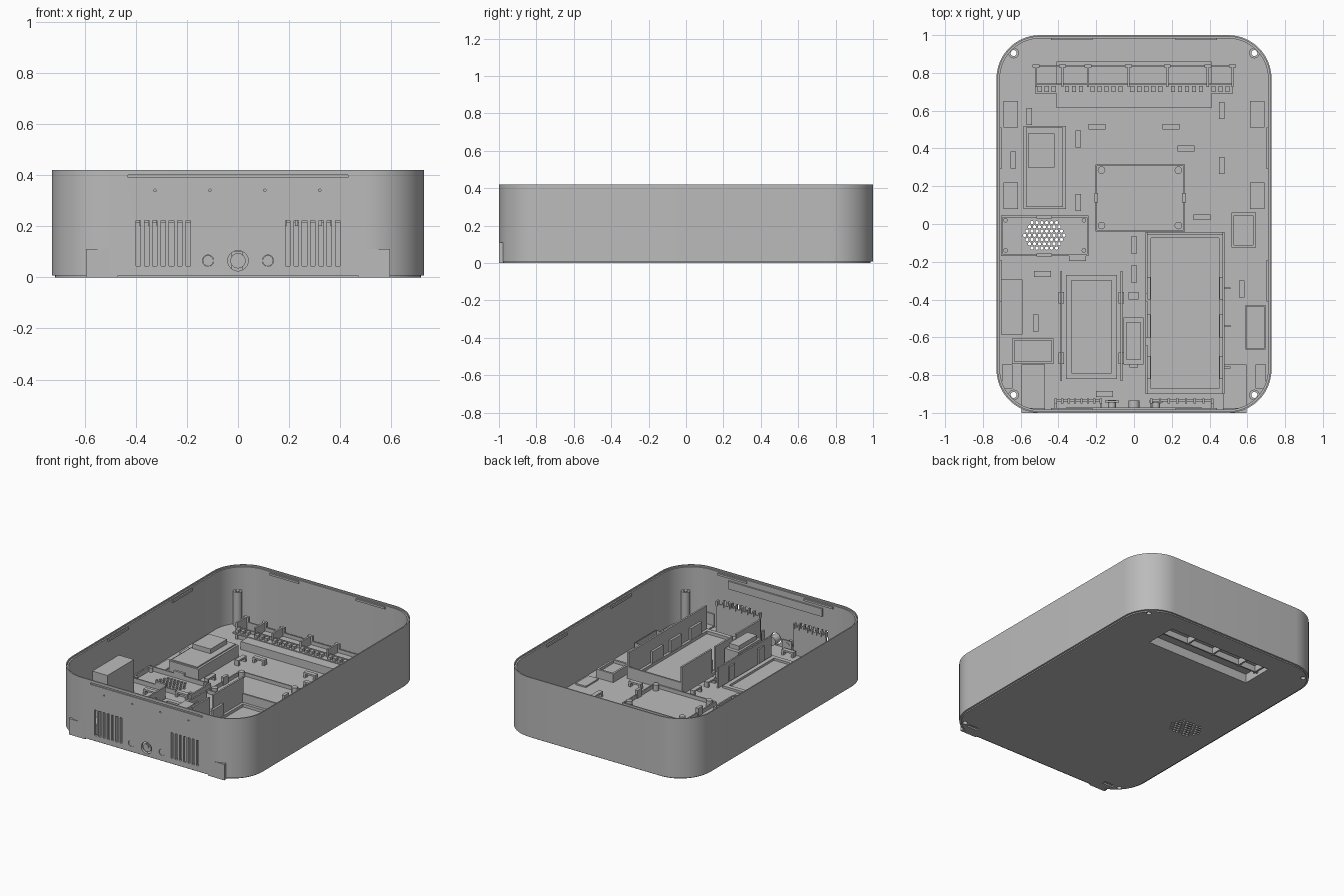
import bpy, bmesh, math
from mathutils import Matrix, Vector

old = bpy.data.objects.get("Cube")
if old:
    bpy.data.objects.remove(old, do_unlink=True)

grey = bpy.data.materials.new("mid grey plastic")
grey.use_nodes = True
colour = (0.5, 0.5, 0.5, 1)
grey.diffuse_color = colour
grey.node_tree.nodes["Principled BSDF"].inputs["Base Color"].default_value = colour

FLOOR = 0.02


def finish(name, bm, smooth=False):
    bmesh.ops.recalc_face_normals(bm, faces=bm.faces)
    mesh = bpy.data.meshes.new(name)
    bm.to_mesh(mesh)
    bm.free()
    mesh.materials.append(grey)
    ob = bpy.data.objects.new(name, mesh)
    bpy.context.collection.objects.link(ob)
    if smooth:
        smooth_edges(ob)
    return ob


def smooth_edges(ob):
    bpy.ops.object.select_all(action='DESELECT')
    ob.select_set(True)
    bpy.context.view_layer.objects.active = ob
    bpy.ops.object.shade_smooth_by_angle(angle=math.radians(35))


def add_box(bm, x0, x1, y0, y1, z0, z1):
    size = Matrix.Diagonal((x1 - x0, y1 - y0, z1 - z0, 1))
    place = Matrix.Translation(((x0 + x1) / 2, (y0 + y1) / 2, (z0 + z1) / 2))
    bmesh.ops.create_cube(bm, size=1, matrix=place @ size)


def add_cyl(bm, centre, radius, depth, axis='Z', sides=24):
    turn = Matrix.Rotation(math.pi / 2, 4, 'X') if axis == 'Y' else Matrix()
    bmesh.ops.create_cone(bm, cap_ends=True, segments=sides, radius1=radius, radius2=radius,
                          depth=depth, matrix=Matrix.Translation(centre) @ turn)


def add_frame(bm, x0, x1, y0, y1, z0, z1, t):
    add_box(bm, x0, x1, y0, y0 + t, z0, z1)
    add_box(bm, x0, x1, y1 - t, y1, z0, z1)
    add_box(bm, x0, x0 + t, y0 + t, y1 - t, z0, z1)
    add_box(bm, x1 - t, x1, y0 + t, y1 - t, z0, z1)


def boxes(name, *dims):
    bm = bmesh.new()
    for d in dims:
        add_box(bm, *d)
    return finish(name, bm)


def frame(name, *dims):
    bm = bmesh.new()
    add_frame(bm, *dims)
    return finish(name, bm)


def outline(half_x, half_y, r, steps=14):
    pts = []
    for i, (sx, sy) in enumerate([(1, 1), (-1, 1), (-1, -1), (1, -1)]):
        for k in range(steps + 1):
            a = math.pi / 2 * (i + k / steps)
            pts.append((sx * (half_x - r) + r * math.cos(a), sy * (half_y - r) + r * math.sin(a)))
    return pts


def prism(name, pts, z0, z1):
    bm = bmesh.new()
    face = bm.faces.new([bm.verts.new((x, y, z0)) for x, y in pts])
    up = bmesh.ops.extrude_face_region(bm, geom=[face])
    bmesh.ops.translate(bm, verts=[v for v in up['geom'] if isinstance(v, bmesh.types.BMVert)],
                        vec=(0, 0, z1 - z0))
    return finish(name, bm)


def tube(bm, loops):
    """Closed skin through a ring of equal outlines: (points, height)."""
    rings = [[bm.verts.new((x, y, z)) for x, y in pts] for pts, z in loops]
    for a, b in zip(rings, rings[1:] + rings[:1]):
        for i in range(len(a)):
            j = (i + 1) % len(a)
            bm.faces.new((a[i], a[j], b[j], b[i]))


def cut(ob, bm):
    cutter = finish("cutter", bm)
    mod = ob.modifiers.new("cut", 'BOOLEAN')
    mod.operation, mod.solver, mod.object = 'DIFFERENCE', 'EXACT', cutter
    graph = bpy.context.evaluated_depsgraph_get()
    mesh = bpy.data.meshes.new_from_object(ob.evaluated_get(graph))
    ob.modifiers.clear()
    ob.data = mesh
    bpy.data.objects.remove(cutter, do_unlink=True)


# Outer wall with a stepped rim
outer, lip, inner = outline(.728, 1, .23), outline(.72, .992, .222), outline(.71, .982, .212)
bm = bmesh.new()
tube(bm, [(outer, .008), (outer, .42), (lip, .42), (lip, .41), (inner, .41), (inner, .008)])
wall = finish("outer_wall", bm)

# Front openings: vents, sockets, pin holes and light groove
bm = bmesh.new()
vent_x = [s * (.195 + .0325 * i) for s in (-1, 1) for i in range(7)]
for x in vent_x:
    add_box(bm, x - .009, x + .009, -1.1, -.9, .045, .222)
for x, z, r in [(0, .065, .04), (-.117, .065, .022), (.117, .065, .022)]:
    add_cyl(bm, (x, -1, z), r, .2, 'Y')
for i in range(4):
    add_cyl(bm, (-.325 + .215 * i, -1, .34), .005, .2, 'Y', 12)
add_box(bm, -.43, .43, -1.1, -.993, .39, .401)
cut(wall, bm)
smooth_edges(wall)

# Floor with mount pocket, speaker grille, screw holes and foot slots
floor = prism("floor", outline(.715, .987, .217), 0, FLOOR)
bm = bmesh.new()
add_box(bm, -.4, .4, .625, .85, -1, 1)
for row in range(-3, 4):
    count = 9 - abs(row)
    for i in range(count):
        add_cyl(bm, (-.475 + .026 * (i - (count - 1) / 2), -.06 + .0225 * row, 0), .0095, .2, sides=6)
corners = [(sx * .637, sy * .905) for sx in (-1, 1) for sy in (-1, 1)]
for x, y in corners:
    add_cyl(bm, (x, y, 0), .016, .2)
for s in (-1, 1):
    add_box(bm, s * .56 - .04, s * .56 + .04, -.93, -.905, -.1, .01)
cut(floor, bm)

# Screw posts
bm = bmesh.new()
for cx, cy in corners:
    rim, bore = ([(cx + r * math.cos(k * math.pi / 12), cy + r * math.sin(k * math.pi / 12))
                  for k in range(24)] for r in (.028, .016))
    tube(bm, [(rim, FLOOR), (rim, .255), (bore, .255), (bore, FLOOR)])
finish("screw_posts", bm, True)

# Front corner tabs
for side, s in (("left", 1), ("right", -1)):
    a, b = sorted((s * .47, s * .595))
    boxes(side + "_corner_tab", (a, b, -1, -.975, 0, .11))
    boxes(side + "_tab_pad", (a, b, -.975, -.745, .01, .03))

# Vent guards with comb tops, behind the front slots
for side, x0, x1 in (("left", .085, .42), ("right", -.42, -.17)):
    bm = bmesh.new()
    add_box(bm, x0, x1, -.94, -.93, FLOOR, .215)
    for x in (x0, x1 - .01):
        add_box(bm, x, x + .01, -.983, -.94, FLOOR, .1)
    for i in range(8):
        x = x0 + (x1 - x0 - .012) * i / 7
        add_box(bm, x, x + .012, -.95, -.925, .2, .235)
    finish(side + "_vent_guard", bm)

# Power socket and push buttons
bm = bmesh.new()
for x in (-.117, .117):
    add_cyl(bm, (x, -.965, .065), .021, .064, 'Y')
    add_box(bm, x - .037, x + .037, -.945, -.935, FLOOR, .1)
add_cyl(bm, (0, -.965, .065), .03, .06, 'Y')
add_cyl(bm, (0, -.985, .075), .014, .03, 'Y')
finish("buttons_and_socket", bm, True)

# Status strip inside the front wall, and rim catches
boxes("status_strip", (-.36, .36, -.984, -.972, .315, .37))
bm = bmesh.new()
for s in (-1, 1):
    for x in (-.33, .33):
        add_box(bm, x - .11, x + .11, s * .979 - .006, s * .979 + .006, .388, .402)
    for y in (-.3, .4):
        add_box(bm, s * .707 - .006, s * .707 + .006, y - .11, y + .11, .388, .402)
finish("rim_catches", bm)

# Mount pocket housing with the terminal row above it
bm = bmesh.new()
add_frame(bm, -.41, .41, .615, .86, 0, .075, .012)
add_box(bm, -.4, .4, .625, .85, .062, .075)
finish("mount_pocket", bm)
bm = bmesh.new()
add_frame(bm, -.525, .525, .735, .84, FLOOR, .1, .01)
add_box(bm, -.525, .525, .69, .735, .07, .08)
for x in (-.525, -.385, -.25, -.035, .17, .385, .515):
    add_box(bm, x, x + .012, .725, .845, FLOOR, .135)
    add_box(bm, x - .012, x + .024, .828, .845, .1, .135)
for start, count in ((-.51, 3), (-.365, 3), (-.23, 5), (-.02, 5), (.195, 5), (.41, 3)):
    for i in range(count):
        add_box(bm, start + .037 * i, start + .037 * i + .022, .7, .73, .07, .1)
finish("terminal_row", bm)

# Power supply, with a stepped top
boxes("power_supply", (-.585, -.36, .08, .52, FLOOR, .1), (-.572, -.375, .09, .51, .1, .108),
      (-.56, -.42, .3, .48, .108, .14))

# Speaker bay round the grille
bm = bmesh.new()
add_frame(bm, -.705, -.24, -.17, .045, FLOOR, .05, .01)
for x in (-.68, -.265):
    for y in (-.14, .02):
        add_cyl(bm, (x, y, .035), .012, .03, sides=16)
for y in (-.163, .038):
    add_box(bm, -.515, -.435, y - .008, y + .008, .05, .07)
finish("speaker_bay", bm)

# Circuit board bay with standoffs and clips
bm = bmesh.new()
add_frame(bm, -.205, .27, -.04, .315, FLOOR, .045, .009)
for x in (-.172, .235):
    for y in (-.008, .285):
        add_cyl(bm, (x, y, .04), .02, .04, sides=20)
for x in (-.2, .265):
    add_box(bm, x - .01, x + .01, .115, .165, FLOOR, .075)
finish("board_bay", bm)

# Battery bays: upright guides, low floor frames and holding clips
bm = bmesh.new()
add_frame(bm, .06, .48, -.9, -.045, FLOOR, .04, .03)
add_box(bm, .06, .48, -.055, -.043, FLOOR, .1)
add_box(bm, .468, .48, -.9, -.043, FLOOR, .2)
for y0, y1 in ((-.37, -.043), (-.6, -.41), (-.9, -.64)):
    add_box(bm, .06, .072, y0, y1, FLOOR, .21)
for y in (-.34, -.54, -.76):
    for x in (.08, .46):
        add_box(bm, x - .008, x + .008, y - .06, y + .06, FLOOR, .12)
    add_box(bm, .48, .51, y - .005, y + .005, FLOOR, .1)
finish("large_battery_bay", bm)
bm = bmesh.new()
add_frame(bm, -.36, -.09, -.82, -.27, FLOOR, .035, .03)
for x, height in ((-.39, .1), (-.072, .16)):
    add_box(bm, x, x + .01, -.83, -.25, FLOOR, height)
    for y in (-.39, -.71):
        add_box(bm, x - .01, x + .02, y - .03, y + .03, FLOOR, height - .03)
finish("small_battery_bay", bm)

# Modules standing on the floor
boxes("centre_module", (-.055, .05, -.745, -.495, FLOOR, .17), (-.04, .035, -.72, -.52, .17, .2),
      (-.03, .025, -.4, -.36, FLOOR, .07), (-.025, .02, -.76, -.745, FLOOR, .1))
boxes("tall_side_box", (-.705, -.59, -.585, -.295, FLOOR, .25))
frame("right_front_tray", -.645, -.425, -.74, -.605, FLOOR, .09, .012)
boxes("right_front_module", (-.633, -.437, -.728, -.617, FLOOR, .075))
frame("left_tray", .515, .645, -.125, .06, FLOOR, .08, .014)
boxes("left_module", (.529, .631, -.111, .046, FLOOR, .06))
frame("left_front_tray", .59, .695, -.665, -.43, FLOOR, .06, .006)
boxes("side_pads", *[(s * .652 - .039, s * .652 + .039, y, y + .14, FLOOR, .03)
                     for s in (-1, 1) for y in (.08, .51)])
boxes("front_pads", *[(s * .67 - .028, s * .67 + .028, -.87, -.745, FLOOR, .03) for s in (-1, 1)])

# Cable tie bridges, lying along y or along x
along_y = [(-.555, .57), (-.295, .45), (-.64, .34), (.465, .6), (.465, .31), (-.295, .115),
           (0, -.11), (0, -.265), (-.52, -.525), (.57, -.345)]
along_x = [(-.195, .515), (.195, .515), (.275, .4), (.36, .035), (-.485, -.265), (-.155, -.9), (-.3, -.18)]
bm = bmesh.new()
for spots, turned in ((along_y, False), (along_x, True)):
    for x, y in spots:
        for lo, hi, z0, z1 in ((-.045, -.03, FLOOR, .045), (.03, .045, FLOOR, .045), (-.045, .045, .045, .057)):
            if turned:
                add_box(bm, x + lo, x + hi, y - .015, y + .015, z0, z1)
            else:
                add_box(bm, x - .015, x + .015, y + lo, y + hi, z0, z1)
finish("cable_bridges", bm)
